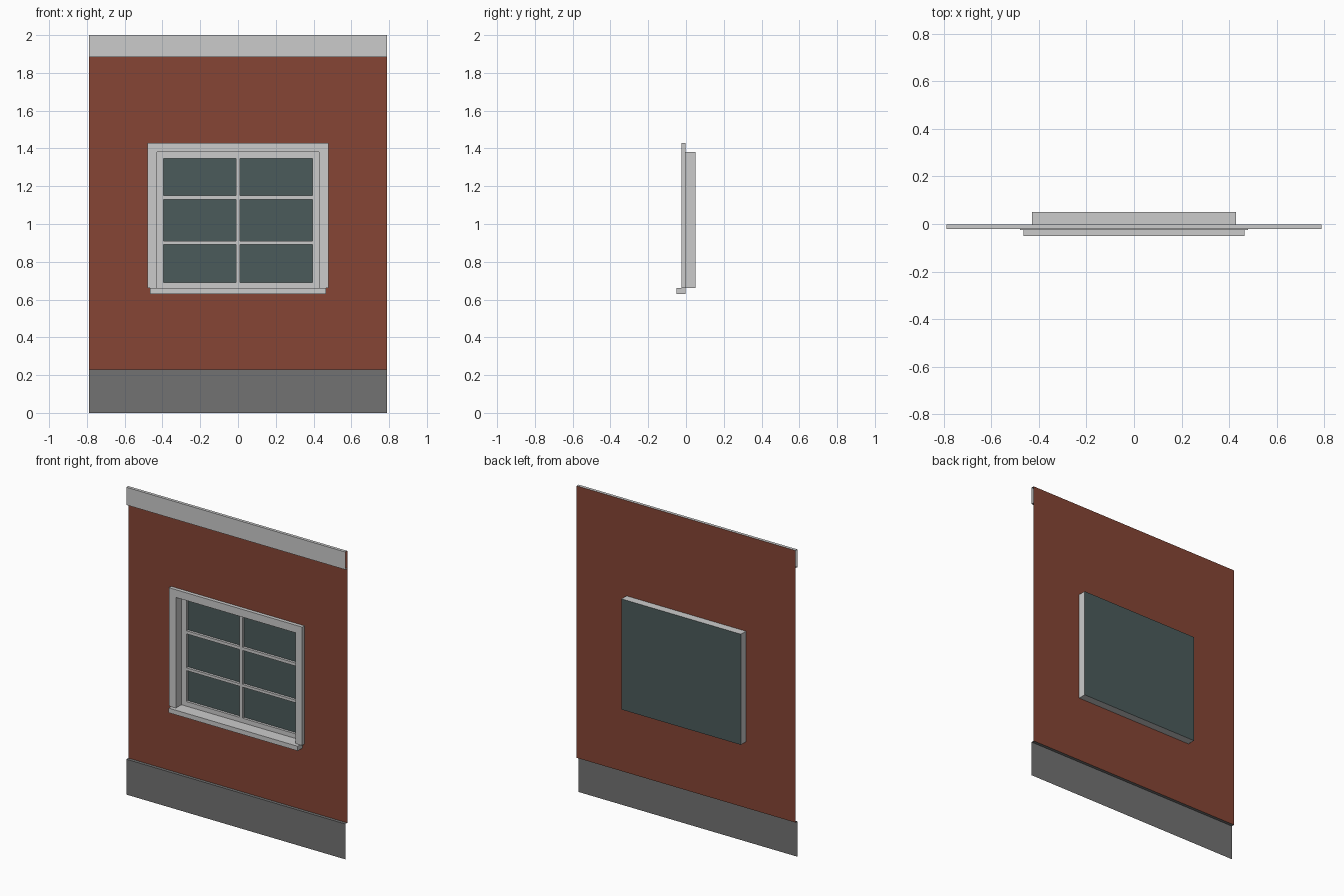
import bpy
import bmesh

if "Cube" in bpy.data.objects:
    bpy.data.objects.remove(bpy.data.objects["Cube"], do_unlink=True)


def material(name, color):
    m = bpy.data.materials.new(name)
    m.use_nodes = True
    m.diffuse_color = (*color, 1)
    bsdf = next(n for n in m.node_tree.nodes if n.type == "BSDF_PRINCIPLED")
    bsdf.inputs["Base Color"].default_value = (*color, 1)
    return m


BRICK = material("brick red", (0.24, 0.06, 0.035))
TRIM = material("light grey trim", (0.6, 0.6, 0.6))
STONE = material("dark grey base", (0.17, 0.17, 0.17))
GLASS = material("dark green glass", (0.07, 0.105, 0.105))

SIDES = {"left": (0, 1), "right": (0, -1), "back": (1, 1),
         "front": (1, -1), "top": (2, 1), "bottom": (2, -1)}


def finish(name, bm, mat):
    mesh = bpy.data.meshes.new(name)
    bm.to_mesh(mesh)
    bm.free()
    mesh.materials.append(mat)
    obj = bpy.data.objects.new(name, mesh)
    bpy.context.collection.objects.link(obj)
    return obj


def box(name, mat, x, y, z, open_sides=()):
    """Box between (low, high) limits, leaving the listed sides open."""
    bm = bmesh.new()
    bmesh.ops.create_cube(bm, size=1)
    bm.normal_update()
    skip = [f for f in bm.faces for s in open_sides
            if f.normal[SIDES[s][0]] * SIDES[s][1] > 0.9]
    bmesh.ops.delete(bm, geom=skip, context="FACES")
    for v in bm.verts:
        v.co = [lim[0] if c < 0 else lim[1] for c, lim in zip(v.co, (x, y, z))]
    return finish(name, bm, mat)


def pierced_panel(name, mat, outer, inner, y):
    """Upright flat panel with a rectangular hole."""
    bm = bmesh.new()
    rings = []
    for w, low, high in (outer, inner):
        rings.append([bm.verts.new((px, y, pz)) for px, pz in
                      ((-w, low), (w, low), (w, high), (-w, high))])
    a, b = rings
    for i in range(4):
        j = (i + 1) % 4
        bm.faces.new((a[i], a[j], b[j], b[i]))
    return finish(name, bm, mat)


HALF, WALL_Y, TRIM_Y, BACK_Y = 0.788, -0.002, -0.022, 0.05
WIN, LOW, HIGH = 0.43, 0.66, 1.38
BASE_TOP = 0.23

# Wall with its base course and top band
pierced_panel("wall", BRICK, (HALF, BASE_TOP, 2), (WIN, LOW, HIGH), WALL_Y)
ENDS = ("back", "left", "right")
box("base_course", STONE, (-HALF, HALF), (TRIM_Y, WALL_Y), (0, BASE_TOP),
    ENDS + ("bottom",))
box("top_band", TRIM, (-HALF, HALF), (TRIM_Y, WALL_Y), (1.885, 2), ENDS)

# Window recess and glass behind it
box("window_recess", TRIM, (-WIN, WIN), (WALL_Y, BACK_Y), (LOW, HIGH),
    ("front", "back"))
box("glass", GLASS, (-WIN, WIN), (BACK_Y - 0.002, BACK_Y), (LOW, HIGH),
    ("left", "right", "top", "bottom"))

# Casing and sill on the wall face
CASING = (-0.025, WALL_Y)
box("casing_head", TRIM, (-0.48, 0.48), CASING, (HIGH, 1.43), ("back",))
for side, sign in (("left", 1), ("right", -1)):
    x = sorted((sign * WIN, sign * 0.48))
    box("casing_" + side, TRIM, x, CASING, (LOW, HIGH), ("back", "top"))
box("sill", TRIM, (-0.465, 0.465), (-0.05, WALL_Y), (0.63, LOW), ("back",))

# Sash frame and glazing bars
SASH = (0.032, BACK_Y - 0.002)
for side, sign in (("left", 1), ("right", -1)):
    x = sorted((sign * 0.395, sign * WIN))
    box("sash_stile_" + side, TRIM, x, SASH, (LOW, HIGH), ("back",))
for name, z in (("sash_bottom_rail", (LOW, 0.69)),
                ("sash_top_rail", (1.347, HIGH)),
                ("lower_glazing_bar", (0.892, 0.91)),
                ("upper_glazing_bar", (1.131, 1.151))):
    box(name, TRIM, (-0.395, 0.395), SASH, z, ("back", "left", "right"))
box("upright_glazing_bar", TRIM, (-0.01, 0.01), SASH, (0.69, 1.347),
    ("back", "top", "bottom"))
